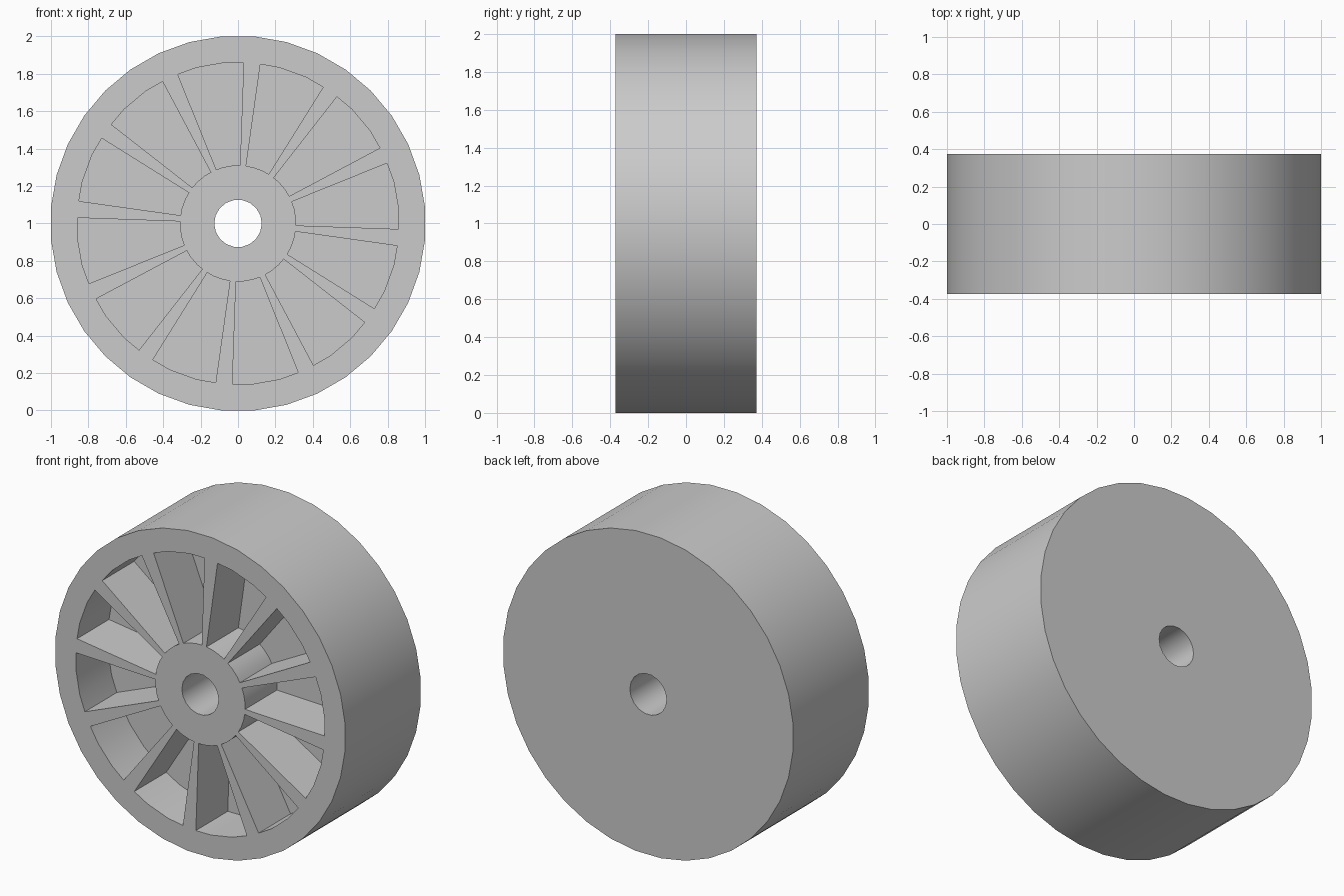
import bpy, bmesh
from math import sin, cos, radians

HALF = 0.373          # half width of the wheel
STEP = 10             # degrees per side of the round faces
RIM = 1 / cos(radians(STEP / 2))
POCKET_OUT, POCKET_IN, BORE = 0.862, 0.311, 0.127
POCKET_DEPTH = 0.315

cube = bpy.data.objects.get("Cube")
if cube:
    bpy.data.objects.remove(cube, do_unlink=True)

grey = bpy.data.materials.new("light_grey")
grey.use_nodes = True
colour = (0.6, 0.6, 0.6, 1)
grey.diffuse_color = colour
grey.node_tree.nodes["Principled BSDF"].inputs["Base Color"].default_value = colour


def polar(radius, degrees):
    a = radians(degrees)
    return radius * sin(a), 1 + radius * cos(a)


def on_side(radius, degrees):
    """Point at this angle on the straight side of the many-sided circle."""
    middle = round(degrees / STEP) * STEP
    r = radius * cos(radians(STEP / 2)) / cos(radians(degrees - middle))
    return polar(r, degrees)


def add_prism(bm, outline, y0, y1):
    """Extrude an (x, z) outline from y0 to y1."""
    front = [bm.verts.new((x, y0, z)) for x, z in outline]
    back = [bm.verts.new((x, y1, z)) for x, z in outline]
    bm.faces.new(front)
    bm.faces.new(back[::-1])
    n = len(outline)
    for i in range(n):
        j = (i + 1) % n
        bm.faces.new((front[i], back[i], back[j], front[j]))


def make_object(name, bm):
    bmesh.ops.recalc_face_normals(bm, faces=bm.faces)
    mesh = bpy.data.meshes.new(name)
    bm.to_mesh(mesh)
    bm.free()
    mesh.materials.append(grey)
    obj = bpy.data.objects.new(name, mesh)
    bpy.context.collection.objects.link(obj)
    return obj


# Solid wheel disc
bm = bmesh.new()
add_prism(bm, [polar(RIM, a + STEP / 2) for a in range(0, 360, STEP)], -HALF, HALF)
wheel = make_object("wheel", bm)

# Cutter: twelve blind pockets between the spokes, plus the axle bore
bm = bmesh.new()
for start in range(8, 368, 30):
    angles = (start, start + 7, start + 17, start + 24)
    outline = [on_side(POCKET_OUT, a) for a in angles]
    outline += [on_side(POCKET_IN, a) for a in reversed(angles)]
    add_prism(bm, outline, -HALF - 0.1, -HALF + POCKET_DEPTH)
add_prism(bm, [polar(BORE, a + STEP) for a in range(0, 360, 2 * STEP)], -1, 1)
cutter = make_object("pocket_cutter", bm)
cutter.hide_render = True

# Cut, then drop the helper
cut = wheel.modifiers.new("pockets", "BOOLEAN")
cut.operation = "DIFFERENCE"
cut.solver = "EXACT"
cut.object = cutter
bpy.context.view_layer.objects.active = wheel
for obj in bpy.context.selected_objects:
    obj.select_set(False)
wheel.select_set(True)
bpy.ops.object.modifier_apply(modifier=cut.name)
bpy.data.objects.remove(cutter, do_unlink=True)

bpy.ops.object.shade_smooth_by_angle(angle=radians(30))
